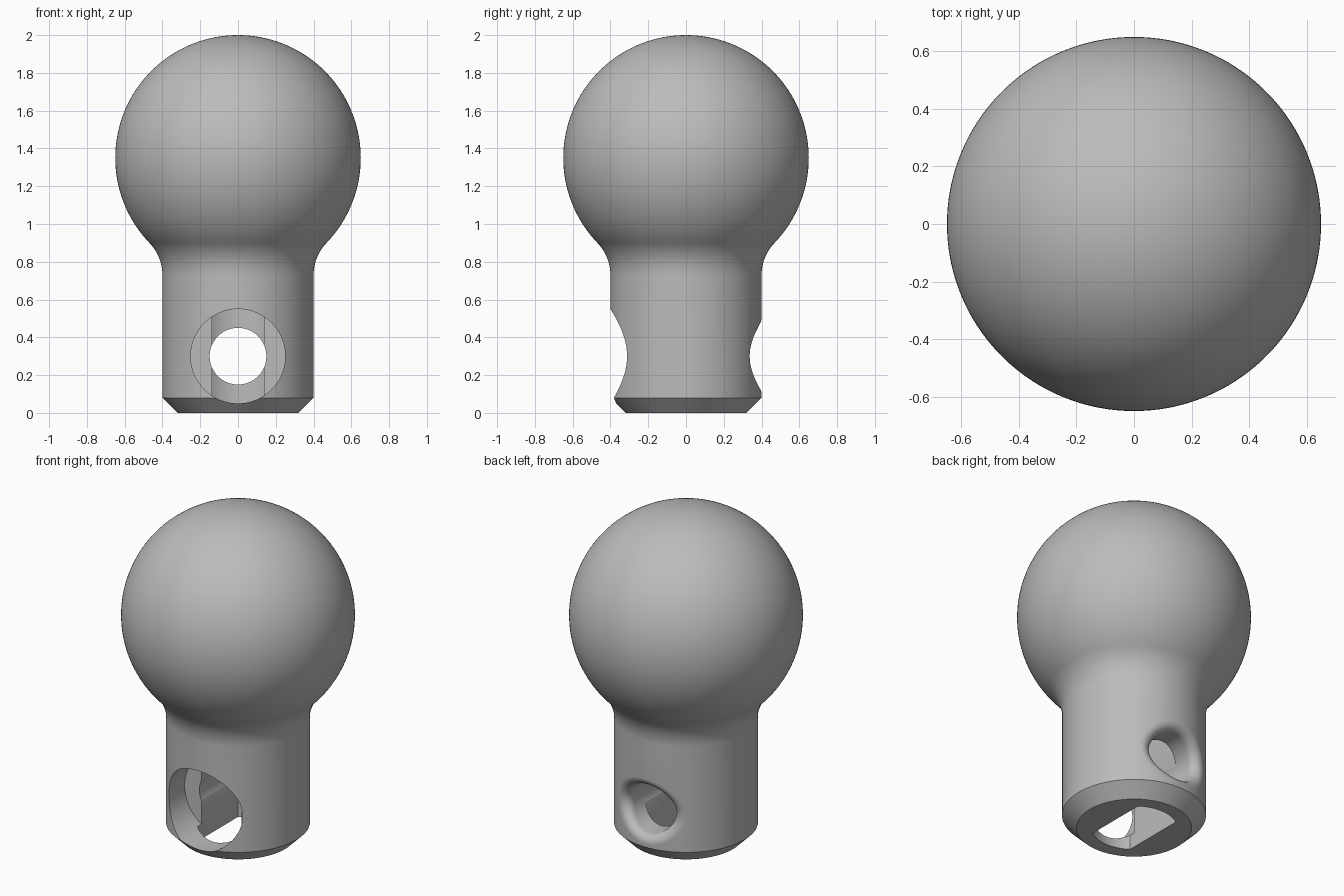
import bpy
import bmesh
from math import sin, cos, pi, sqrt, asin, atan2, radians
from mathutils import Vector

cube = bpy.data.objects.get("Cube")
if cube:
    bpy.data.objects.remove(cube)

BALL_R, BALL_Z = 0.65, 1.35
STEM_R, CHAMFER, NECK_R = 0.4, 0.08, 0.25
HOLE_Z, HOLE_R, EDGE_R = 0.3, 0.15, 0.05
RECESS_R, RECESS_FLOOR = 0.25, -0.16
BORE_R, BORE_FLAT, BORE_TOP = 0.24, 0.137, 0.7
SEG = 160

grey = bpy.data.materials.new("plain_grey")
grey.use_nodes = True
grey.diffuse_color = (0.5, 0.5, 0.5, 1)
grey.node_tree.nodes["Principled BSDF"].inputs["Base Color"].default_value = (0.5, 0.5, 0.5, 1)


def solid_from_loops(name, loops):
    """Skin a stack of equal closed loops and cap both ends."""
    bm = bmesh.new()
    rings = [[bm.verts.new(p) for p in loop] for loop in loops]
    n = len(rings[0])
    for a, b in zip(rings, rings[1:]):
        for i in range(n):
            j = (i + 1) % n
            bm.faces.new((a[i], a[j], b[j], b[i]))
    bm.faces.new(rings[0][::-1])
    bm.faces.new(rings[-1])
    bmesh.ops.recalc_face_normals(bm, faces=bm.faces)
    mesh = bpy.data.meshes.new(name)
    bm.to_mesh(mesh)
    bm.free()
    obj = bpy.data.objects.new(name, mesh)
    bpy.context.collection.objects.link(obj)
    mesh.materials.append(grey)
    return obj


def turn(t, r, z):
    return (r * cos(t), r * sin(t), z)


def across(t, r, y):
    return (r * cos(t), y, HOLE_Z + r * sin(t))


angles = [2 * pi * (i + 0.5) / SEG for i in range(SEG)]

# Ball on a stem: chamfered foot, concave neck, then the sphere
reach = BALL_R + NECK_R
neck_x = STEM_R + NECK_R
neck_z = BALL_Z - sqrt(reach ** 2 - neck_x ** 2)
meet = atan2(BALL_Z - neck_z, neck_x)
profile = [(STEM_R - CHAMFER, 0), (STEM_R, CHAMFER)]
for k in range(17):
    a = pi - meet * k / 16
    profile.append((neck_x + NECK_R * cos(a), neck_z + NECK_R * sin(a)))
for k in range(1, 64):
    a = -meet + (pi / 2 + meet) * k / 64
    profile.append((BALL_R * cos(a), BALL_Z + BALL_R * sin(a)))
profile.append((0.002, BALL_Z + BALL_R))
body = solid_from_loops("ball_stud", [[turn(t, r, z) for t in angles] for r, z in profile])

# Bore from below, with two flat sides
half = asin(BORE_FLAT / BORE_R)
arc = [pi / 2 - half + 2 * half * k / 24 for k in range(25)]
outline = arc + [a + pi for a in arc]
bore = solid_from_loops("bore_cutter", [[turn(t, BORE_R, z) for t in outline] for z in (-0.1, BORE_TOP)])

# Wide flat-bottomed recess in the front
recess = solid_from_loops("recess_cutter",
                          [[across(t, RECESS_R, y) for t in angles] for y in (-0.6, RECESS_FLOOR)])

# Cross hole whose back rim is rounded over
STEPS = 10
columns = []
for t in angles:
    x, z = (HOLE_R + EDGE_R) * cos(t), (HOLE_R + EDGE_R) * sin(t)
    y = sqrt((STEM_R - EDGE_R) ** 2 - x * x)
    centre = Vector((x, y, HOLE_Z + z))
    to_wall = Vector((-cos(t), 0, -sin(t)))
    to_stem = Vector((x, y, 0)).normalized()
    column = [Vector(across(t, HOLE_R, -0.3))]
    column += [centre + EDGE_R * to_wall.slerp(to_stem, k / STEPS) for k in range(STEPS + 1)]
    last = column[-1]
    column.append(Vector((last.x, 0.6, last.z)))
    columns.append(column)
hole = solid_from_loops("hole_cutter", list(zip(*columns)))

# Cut the openings and bake the result
bpy.context.view_layer.objects.active = body
for cutter in (bore, recess, hole):
    cutter.hide_render = True
    mod = body.modifiers.new("cut", "BOOLEAN")
    mod.operation = "DIFFERENCE"
    mod.solver = "EXACT"
    mod.object = cutter
    bpy.ops.object.modifier_apply(modifier=mod.name)
    bpy.data.objects.remove(cutter)

bpy.ops.object.select_all(action="DESELECT")
body.select_set(True)
bpy.ops.object.shade_smooth_by_angle(angle=radians(30))
